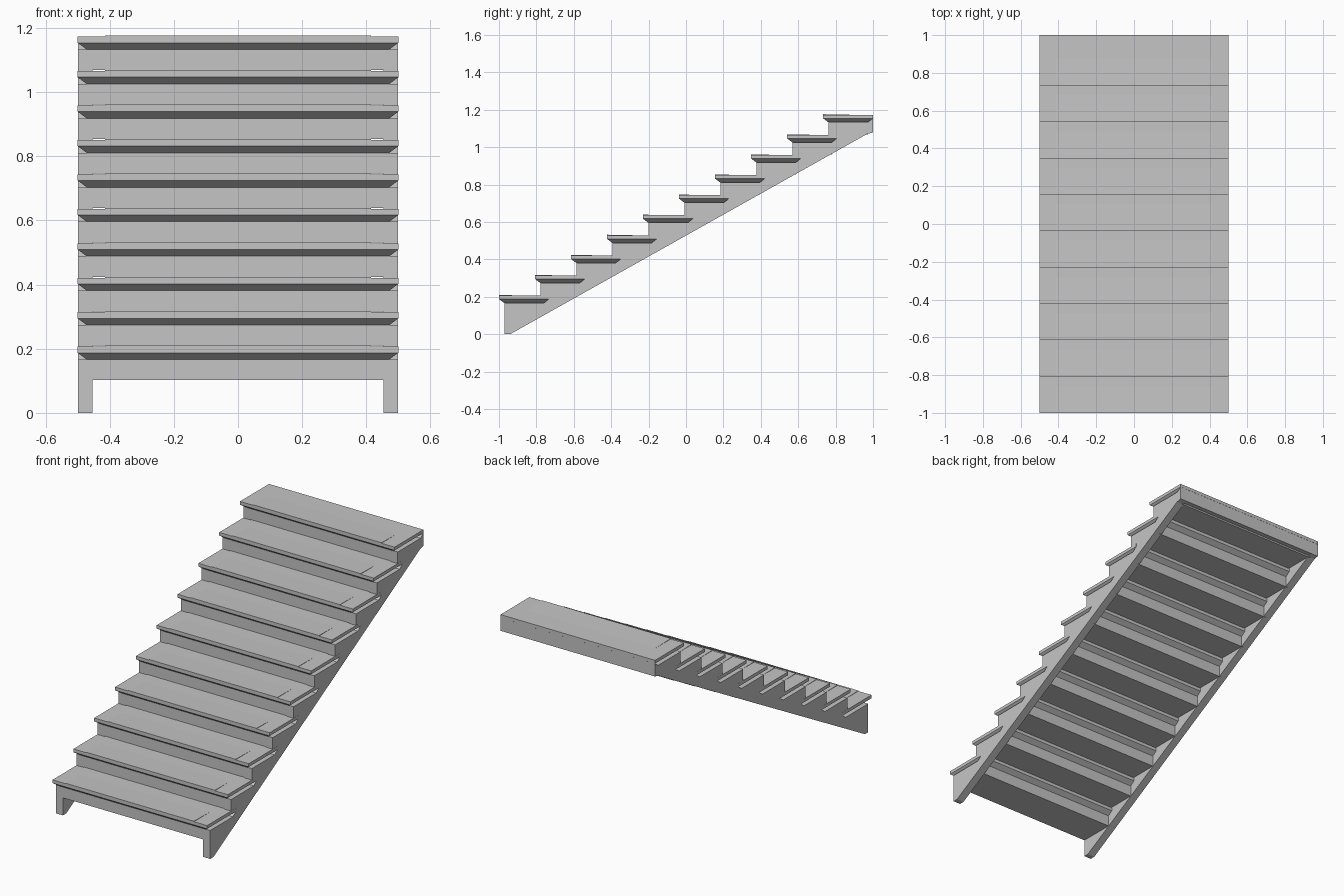
import bpy
import bmesh

cube = bpy.data.objects.get("Cube")
if cube:
    bpy.data.objects.remove(cube, do_unlink=True)

STEPS = 10
RUN, RISE = 0.1925, 0.1074
FRONT, TOP = -1.0, 0.2065     # nose and surface of the lowest tread
DEPTH, HALF = 0.2675, 0.5
BOARD, UNDER, BEVEL = 0.019, 0.04, 0.028   # board edge, full tread depth, undercut

grey = bpy.data.materials.new("stair_grey")
grey.diffuse_color = (0.56, 0.56, 0.56, 1)
grey.use_nodes = True
grey.node_tree.nodes["Principled BSDF"].inputs["Base Color"].default_value = grey.diffuse_color


def loft(name, a, b):
    """Closed solid between two matching loops of points."""
    bm = bmesh.new()
    a = [bm.verts.new(p) for p in a]
    b = [bm.verts.new(p) for p in b]
    bm.faces.new(a)
    bm.faces.new(b[::-1])
    for i in range(len(a)):
        j = (i + 1) % len(a)
        bm.faces.new((a[i], b[i], b[j], a[j]))
    bmesh.ops.recalc_face_normals(bm, faces=bm.faces)
    mesh = bpy.data.meshes.new(name)
    bm.to_mesh(mesh)
    bm.free()
    mesh.materials.append(grey)
    obj = bpy.data.objects.new(name, mesh)
    bpy.context.collection.objects.link(obj)


def prism(name, profile, x0, x1):
    """Extrude a (y, z) profile along x."""
    loft(name, [(x0, y, z) for y, z in profile], [(x1, y, z) for y, z in profile])


def box(name, y0, y1, z0, z1, x):
    prism(name, [(y0, z0), (y1, z0), (y1, z1), (y0, z1)], -x, x)


def rect(x, y0, y1, z):
    return [(-x, y0, z), (x, y0, z), (x, y1, z), (-x, y1, z)]


outline = [(-0.94, 0), (-0.97, 0)]
for i in range(STEPS):
    y, z = FRONT + i * RUN, TOP + i * RISE
    back = y + DEPTH
    # Tread board, undercut on all four sides
    box(f"tread_{i + 1}", y, back, z - BOARD, z, HALF)
    loft(f"tread_underside_{i + 1}", rect(HALF, y, back, z - BOARD),
         rect(HALF - BEVEL, y + BEVEL, back - BEVEL, z - UNDER))
    # Slightly raised middle of the tread
    prism(f"tread_panel_{i + 1}",
          [(y, z - 0.001), (y + 0.19, z - 0.001), (y, z + 0.003)], -0.415, 0.415)
    # Solid step body carrying the tread
    box(f"step_body_{i + 1}", y + 0.03, back - BEVEL, z - RISE + 0.003, z - 0.005, 0.465)
    # Stringer notch that receives the tread
    end = 0.9995 if i == STEPS - 1 else y + RUN + 0.03
    outline += [(y + 0.03, z - UNDER), (back - BEVEL, z - UNDER),
                (back - 0.001, z - BOARD), (end, z - BOARD)]

# Notched stringers with a straight sloping underside
outline += [(0.9995, 1.078), (0.97, 1.071)]
for side, s in (("right", -1), ("left", 1)):
    prism(f"{side}_stringer", outline, s * 0.453, s * 0.4995)

# Panel closing the back of the top step
box("back_panel", 0.965, 0.9995, 1.078, TOP + (STEPS - 1) * RISE - 0.01, 0.455)
